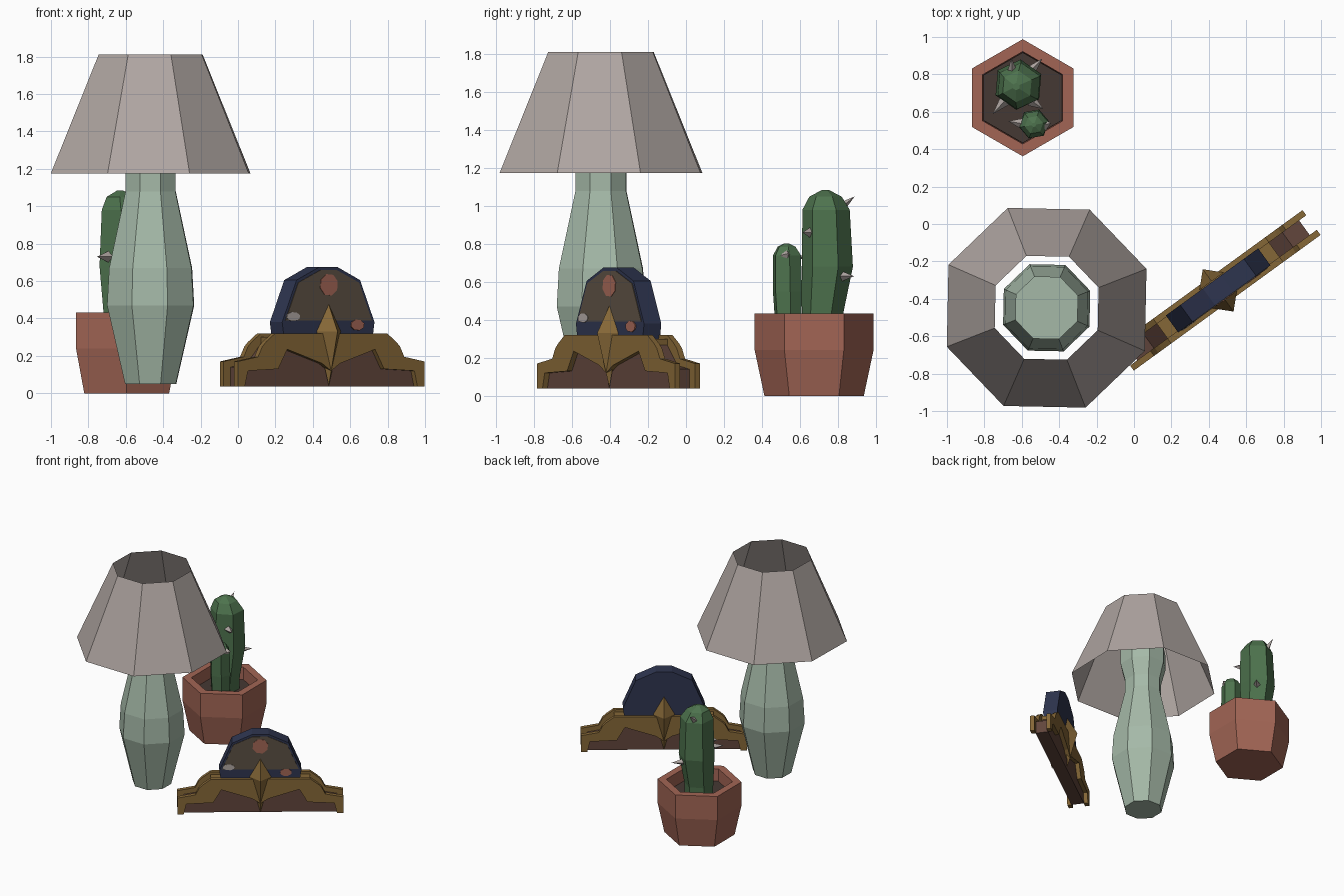
import bpy, bmesh, math
from mathutils import Vector, Matrix

if "Cube" in bpy.data.objects:
    bpy.data.objects.remove(bpy.data.objects["Cube"])


def material(name, r, g, b):
    m = bpy.data.materials.new(name)
    m.diffuse_color = (r, g, b, 1)
    m.use_nodes = True
    m.node_tree.nodes["Principled BSDF"].inputs["Base Color"].default_value = m.diffuse_color
    return m


SAGE = material("sage_ceramic", .376, .485, .39)
LINEN = material("linen_grey", .43, .38, .36)
CLAY = material("terracotta", .36, .13, .09)
CACTUS = material("cactus_green", .075, .17, .075)
SOIL = material("dark_soil", .06, .04, .033)
GOLD = material("golden_wood", .235, .135, .038)
BROWN = material("brown_wood", .12, .06, .045)
NAVY = material("navy", .028, .036, .08)
TAUPE = material("taupe_face", .105, .08, .055)


def build(name, verts, faces, mat, matrix=None):
    bm = bmesh.new()
    vs = [bm.verts.new(v) for v in verts]
    for f in faces:
        bm.faces.new([vs[i] for i in f])
    bmesh.ops.recalc_face_normals(bm, faces=bm.faces)
    if matrix:
        bm.transform(matrix)
    me = bpy.data.meshes.new(name)
    bm.to_mesh(me)
    bm.free()
    me.materials.append(mat)
    ob = bpy.data.objects.new(name, me)
    bpy.context.collection.objects.link(ob)
    return ob


def loft(name, rings, n, turn, mat, bottom=True, top=True):
    """Skin a stack of n-sided rings given as (x, y, z, radius)."""
    verts, faces = [], []
    for x, y, z, r in rings:
        for i in range(n):
            a = math.radians(turn) + math.tau * i / n
            verts.append((x + r * math.cos(a), y + r * math.sin(a), z))
    for k in range(len(rings) - 1):
        for i in range(n):
            j = (i + 1) % n
            faces.append((k * n + i, k * n + j, k * n + n + j, k * n + n + i))
    if bottom:
        faces.append(tuple(range(n)))
    if top:
        faces.append(tuple(range(len(verts) - n, len(verts))))
    return build(name, verts, faces, mat)


# Lamp
LX, LY = -.467, -.448
loft("lamp_body", [(LX, LY, z, r) for z, r in
     [(.05, .147), (.47, .25), (.67, .238), (1.08, .144), (1.18, .144), (1.32, .18), (1.45, .18)]],
     8, 21.3, SAGE)
loft("lamp_shade", [(LX, LY, 1.175, .573), (LX, LY, 1.812, .298)], 8, 21.3, LINEN, False, False)

# Plant pot
PX, PY = -.595, .675
loft("pot", [(PX, PY, z, r) for z, r in
     [(0, .262), (.24, .313), (.433, .313), (.433, .247), (.31, .243)]], 6, 30, CLAY, True, False)
loft("soil", [(PX, PY, .31, .243), (PX, PY, .335, .242)], 6, 30, SOIL)

# Cacti
loft("large_cactus", [(-.62, .72, .32, .105), (-.62, .72, .44, .11), (-.618, .745, .68, .135),
     (-.615, .738, .98, .125), (-.625, .735, 1.05, .085), (-.63, .735, 1.083, .02)], 6, 25, CACTUS)
loft("small_cactus", [(-.535, .54, .32, .07), (-.535, .535, .55, .082),
     (-.535, .532, .74, .078), (-.535, .53, .785, .05), (-.535, .53, .803, .012)], 6, 10, CACTUS)


def spike(base, tip, r=.032):
    b, t = Vector(base), Vector(tip)
    q = (t - b).to_track_quat('Z', 'Y')
    ring = [b + q @ Vector((r * math.cos(a), r * math.sin(a), 0))
            for a in (0, math.pi / 2, math.pi, 3 * math.pi / 2)]
    build("cactus_spike", ring + [t], [(0, 1, 2, 3)] + [(i, (i + 1) % 4, 4) for i in range(4)], LINEN)


for base, tip in [((-.65, .80, .98), (-.655, .888, 1.05)),
                  ((-.56, .81, .63), (-.49, .885, .63)),
                  ((-.55, .66, .86), (-.485, .615, .86)),
                  ((-.69, .66, .73), (-.755, .588, .73)),
                  ((-.59, .535, .72), (-.673, .55, .735)),
                  ((-.48, .53, .74), (-.444, .54, .75))]:
    spike(base, tip)

# Mantel clock: local x along the case, local y depth, front is -y
CLOCK = Matrix.Translation((.45, -.355, 0)) @ Matrix.Rotation(math.radians(36), 4, 'Z')


def prism(name, pts, y0, y1, mat):
    n = len(pts)
    verts = [(x, y0, z) for x, z in pts] + [(x, y1, z) for x, z in pts]
    faces = [tuple(range(n)), tuple(range(n, 2 * n))]
    faces += [(i, (i + 1) % n, n + (i + 1) % n, n + i) for i in range(n)]
    return build(name, verts, faces, mat, CLOCK)


def mirrored(half):
    """Right half from the bottom up, mirrored across x = 0."""
    return half + [(-x, z) for x, z in reversed(half) if x > 0]


# Brown core and gold trim on both sides
prism("clock_core", mirrored([(.57, .037), (.57, .14), (.46, .16), (.36, .28), (.28, .29)]),
      -.05, .05, BROWN)
trim_top = [(.617, .037), (.617, .17), (.483, .195), (.455, .25), (.43, .275), (.37, .32), (.25, .32)]
trim_low = [(.0, .12), (.06, .16), (.29, .235), (.35, .13), (.55, .12), (.57, .037)]
trim = mirrored(trim_top)
trim += [(-x, z) for x, z in reversed(trim_low)] + trim_low[1:]
for side, s in (("front", -1), ("back", 1)):
    prism(side + "_trim", trim, s * .048, s * .082, GOLD)
    # Faceted diamond ornament
    build(side + "_ornament",
          [(0, s * .06, .475), (.08, s * .06, .33), (0, s * .06, .04), (-.08, s * .06, .33), (0, s * .14, .33)],
          [(0, 1, 2, 3), (0, 1, 4), (1, 2, 4), (2, 3, 4), (3, 0, 4)], GOLD, CLOCK)
for s in (-1, 1):
    prism("trim_bridge", [(s * .29, .25), (s * .37, .25), (s * .37, .30), (s * .29, .30)], -.05, .05, GOLD)

# Dome with its painted face
prism("clock_dome", mirrored([(.29, .28), (.305, .38), (.21, .605), (.06, .675)]), -.056, .056, NAVY)
prism("dome_face", mirrored([(.285, .39), (.2, .592), (.055, .658)]), -.060, -.055, TAUPE)


def spot(x, z, rx, rz, mat):
    pts = [(x + rx * math.cos(math.tau * i / 8 + .3), z + rz * math.sin(math.tau * i / 8 + .3))
           for i in range(8)]
    prism("face_spot", pts, -.063, -.055, mat)


spot(0, .58, .06, .06, CLAY)
spot(.19, .365, .045, .03, CLAY)
spot(-.235, .41, .045, .025, LINEN)
